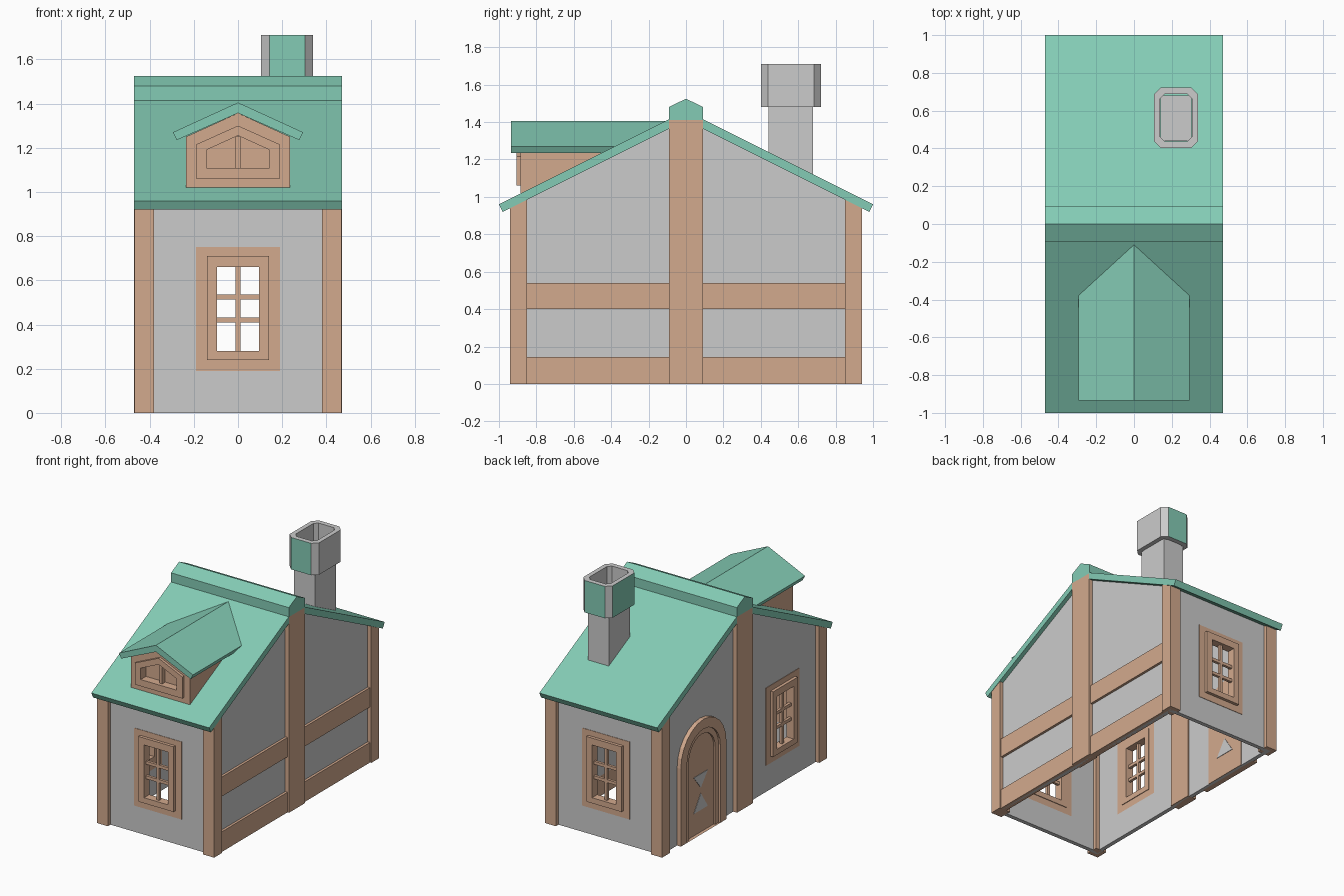
import bpy, bmesh, math

if "Cube" in bpy.data.objects:
    bpy.data.objects.remove(bpy.data.objects["Cube"])

def material(name, rgb):
    m = bpy.data.materials.new(name)
    m.diffuse_color = (*rgb, 1)
    m.use_nodes = True
    m.node_tree.nodes["Principled BSDF"].inputs["Base Color"].default_value = m.diffuse_color
    return m

WOOD = material("timber", (0.65, 0.40, 0.27))
GREEN = material("roof_green", (0.23, 0.60, 0.46))

def place(axis, u, v, w):
    w = w(v) if callable(w) else w
    return {"x": (w, u, v), "y": (u, w, v), "z": (u, v, w)}[axis]

def finish(name, bm, mat):
    bmesh.ops.recalc_face_normals(bm, faces=bm.faces)
    me = bpy.data.meshes.new(name)
    bm.to_mesh(me)
    bm.free()
    ob = bpy.data.objects.new(name, me)
    bpy.context.collection.objects.link(ob)
    if mat:
        me.materials.append(mat)
    return ob

def prism(name, pts, axis, a, b, mat=None):
    """Extrude a closed profile along an axis from a to b."""
    bm = bmesh.new()
    A, B = [[bm.verts.new(place(axis, u, v, w)) for u, v in pts] for w in (a, b)]
    bm.faces.new(A)
    bm.faces.new(B[::-1])
    for i in range(len(pts)):
        j = (i + 1) % len(pts)
        bm.faces.new((A[i], A[j], B[j], B[i]))
    return finish(name, bm, mat)

def ring(name, outer, inner, axis, a, b, mat=None):
    """Extruded profile with a matching hole through it."""
    bm = bmesh.new()
    loops = [[bm.verts.new(place(axis, u, v, w)) for u, v in p]
             for p, w in ((outer, a), (outer, b), (inner, b), (inner, a))]
    n = len(outer)
    for k in range(4):
        P, Q = loops[k], loops[(k + 1) % 4]
        for i in range(n):
            j = (i + 1) % n
            bm.faces.new((P[i], P[j], Q[j], Q[i]))
    return finish(name, bm, mat)

def rect(u0, u1, v0, v1):
    return [(u0, v0), (u1, v0), (u1, v1), (u0, v1)]

def under(y):
    return 1.41 - 0.501 * abs(y)

def window(name, axis, u, w, s):
    """Flush trim, raised frame and glazing bars around centre u on a wall at w."""
    o, m, i = (rect(u - h, u + h, lo, hi) for h, lo, hi in
               ((0.19, 0.19, 0.75), (0.14, 0.24, 0.71), (0.095, 0.28, 0.66)))
    ring(name + "_trim", o, m, axis, s * (w - 0.03), s * (w + 0.003), WOOD)
    ring(name + "_frame", m, i, axis, s * (w - 0.035), s * (w + 0.025), WOOD)
    d = (s * (w - 0.015), s * (w + 0.005))
    prism(name + "_mullion", rect(u - 0.011, u + 0.011, 0.28, 0.66), axis, *d, WOOD)
    for k, z in enumerate((0.42, 0.525)):
        prism(f"{name}_bar_{k}", rect(u - 0.095, u + 0.095, z - 0.011, z + 0.011), axis, *d, WOOD)
    return o

# Front and back walls with windows
for s, side in ((-1, "front"), (1, "back")):
    hole = window(side + "_window", "y", 0, 0.91, s)
    ring(side + "_wall", rect(-0.44, 0.44, 0, under(0.91)), hole, "y", s * 0.91, s * 0.88)

# Gable walls: right one solid, left one with a window and a door
prism("right_wall", [(-0.91, 0), (0.91, 0), (0.91, under(0.91)), (0, 1.41), (-0.91, under(0.91))],
      "x", 0.44, 0.41)
hole = window("left_window", "x", -0.47, 0.44, -1)
ring("left_wall_front", [(-0.91, 0), (0, 0), (0, 1.41), (-0.91, under(0.91))], hole, "x", -0.44, -0.41)

def arch(h, y=0.47, spring=0.56):
    top = [(y + h * math.cos(t), spring + h * math.sin(t))
           for t in (math.pi * k / 12 for k in range(13))]
    return [(y - h, 0), (y + h, 0)] + top

prism("left_wall_back", [(0, 0), (0.91, 0), (0.91, under(0.91)), (0, 1.41)], "x", -0.44, -0.41)
ring("door_arch", arch(0.26), arch(0.19), "x", -0.47, -0.43, WOOD)
ring("door_rim", arch(0.19), arch(0.15), "x", -0.457, -0.43, WOOD)
prism("door_panel", arch(0.17), "x", -0.445, -0.405, WOOD)
for k, (z0, z1) in enumerate(((0.42, 0.32), (0.16, 0.28))):
    prism(f"door_inlay_{k}", [(0.39, z0), (0.55, z0), (0.47, z1)], "x", -0.448, -0.402)

# Timber posts and rails
for sx in (-1, 1):
    for sy in (-1, 1):
        prism("corner_post", [(sy * 0.85, 0), (sy * 0.94, 0), (sy * 0.94, under(0.94)),
                              (sy * 0.85, under(0.85))], "x", sx * 0.38, sx * 0.468, WOOD)
    prism("centre_post", rect(-0.09, 0.09, 0, 1.412), "x", sx * 0.40, sx * 0.47, WOOD)
for s in (-1, 1):
    for z0, z1 in ((0, 0.145), (0.40, 0.54)):
        prism("right_rail", rect(s * 0.09, s * 0.85, z0, z1), "x", 0.41, 0.458, WOOD)

# Main roof slopes and ridge cap
for s in (-1, 1):
    prism("roof_slope", [(s * 0.085, 1.4175), (s * 1.0, 0.96), (s * 0.98, 0.92), (s * 0.085, 1.3675)],
          "x", -0.47, 0.47, GREEN)
prism("ridge_cap", [(-0.092, 1.41), (0.092, 1.41), (0.092, 1.48), (0, 1.525), (-0.092, 1.48)],
      "x", -0.47, 0.47, GREEN)

# Dormer, its back end trimmed to the main roof slope
def on_roof(z):
    return -(1.45 - z) / 0.5

def gable(h, z0, z1, apex):
    return [(-h, z0), (h, z0), (h, z1), (0, apex), (-h, z1)]

body, frame, pane = gable(0.235, 1.02, 1.25, 1.357), gable(0.19, 1.06, 1.215, 1.30), gable(0.143, 1.108, 1.19, 1.255)
prism("dormer_body", body, "y", -0.845, lambda z: max(on_roof(z), -0.84), WOOD)
ring("dormer_front", body, pane, "y", -0.885, -0.845, WOOD)
ring("dormer_frame", frame, pane, "y", -0.905, -0.88, WOOD)
prism("dormer_mullion", rect(-0.011, 0.011, 1.108, 1.25), "y", -0.88, -0.845, WOOD)
prism("dormer_roof", [(0, 1.405), (0.295, 1.27), (0.277, 1.235), (0, 1.357),
                      (-0.277, 1.235), (-0.295, 1.27)], "y", -0.935, on_roof, GREEN)

# Chimney shaft and chamfered hollow cap
def chamfered(x0, x1, y0, y1, c):
    return [(x0 + c, y0), (x1 - c, y0), (x1, y0 + c), (x1, y1 - c),
            (x1 - c, y1), (x0 + c, y1), (x0, y1 - c), (x0, y0 + c)]

prism("chimney_shaft", rect(0.14, 0.305, 0.44, 0.68), "z", lambda y: 1.45 - 0.5 * y, 1.49)
cap = ring("chimney_cap", chamfered(0.105, 0.34, 0.402, 0.722, 0.037),
           chamfered(0.137, 0.308, 0.437, 0.687, 0.025), "z", 1.48, 1.71)
cap.data.materials.append(None)
cap.data.materials.append(GREEN)
for p in cap.data.polygons:
    n, c = p.normal, p.center
    if (abs(n.y) > 0.9 and n.y * (c.y - 0.562) > 0) or (n.x < -0.9 and c.x < 0.2):
        p.material_index = 1
